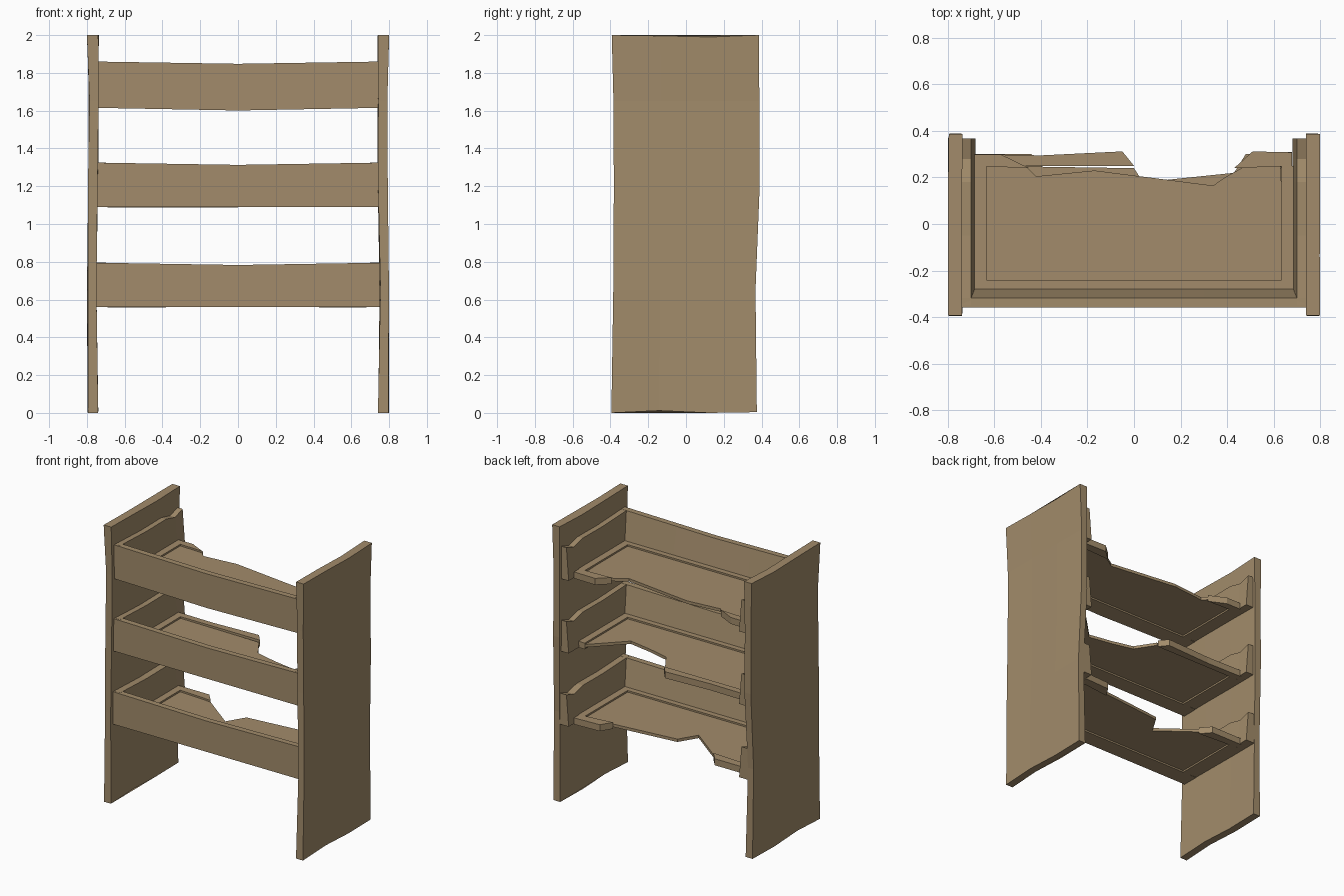
import bpy, bmesh, random

if "Cube" in bpy.data.objects:
    bpy.data.objects.remove(bpy.data.objects["Cube"])

random.seed(4)
wood = bpy.data.materials.new("tan wood")
wood.diffuse_color = (0.36, 0.26, 0.145, 1)
wood.use_nodes = True
wood.node_tree.nodes["Principled BSDF"].inputs["Base Color"].default_value = wood.diffuse_color


def loft(name, sections):
    """Skin a list of equal-length 3D loops and cap both ends."""
    bm = bmesh.new()
    rings = [[bm.verts.new(p) for p in s] for s in sections]
    n = len(rings[0])
    for a, b in zip(rings, rings[1:]):
        for i in range(n):
            j = (i + 1) % n
            bm.faces.new((a[i], a[j], b[j], b[i]))
    bm.faces.new(rings[0])
    bm.faces.new(rings[-1])
    bmesh.ops.recalc_face_normals(bm, faces=bm.faces[:])
    me = bpy.data.meshes.new(name)
    bm.to_mesh(me)
    bm.free()
    me.materials.append(wood)
    ob = bpy.data.objects.new(name, me)
    bpy.context.collection.objects.link(ob)
    return ob


def slab(name, outline, z0, z1):
    """Flat plate from an xy outline."""
    return loft(name, [[(x, y, z) for x, y in outline] for z in (z0, z1)])


# Slightly warped side panels: (z, front y, back y, outer x, inner x)
PANEL = [(0, -.395, .375, .797, .742), (.65, -.385, .368, .797, .752),
         (1.2, -.382, .39, .793, .742), (1.65, -.384, .388, .788, .74),
         (2, -.393, .387, .798, .738)]
for side, s in (("left", -1), ("right", 1)):
    sections = []
    for z, f, b, xo, xi in PANEL:
        ys = [f + (b - f) * t for t in (0, .33, .67, 1)]
        dz = (0, .012, 0, .004) if z == 0 else (0, -.004, -.01, 0) if z == 2 else (0,) * 4
        wob = [random.uniform(-.003, .003) for _ in ys]
        outer = [(s * min(.8, xo + w), y, z + d) for y, w, d in zip(ys, wob, dz)]
        inner = [(s * (xi + w), y, z + d) for y, w, d in zip(ys, wob, dz)]
        sections.append(outer + inner[::-1])
    loft(side + "_side_panel", sections)

# Trays: name, bottom z, top z, sag of lower edge, broken panel edge, back rail remnants
TRAYS = [
    ("lower", .56, .795, 0,
     [(.64, .25), (.43, .22), (-.05, .17), (-.13, .04), (-.38, .23), (-.64, .25)],
     [[(-.69, .25), (-.69, .30), (-.44, .30), (-.38, .23)],
      [(.68, .25), (.68, .31), (.48, .30), (.43, .22)]]),
    ("middle", 1.09, 1.325, 0,
     [(.64, .25), (.42, .03), (.25, .06), (.09, .10), (0, .24), (-.64, .25)],
     [[(-.69, .25), (-.69, .30), (-.40, .295), (-.05, .312), (0, .25)]]),
    ("upper", 1.615, 1.86, -.014,
     [(.63, .26), (.48, .25), (.39, .20), (.34, .165), (-.17, .23), (-.42, .205),
      (-.46, .245), (-.64, .25)],
     [[(-.69, .25), (-.69, .298), (-.57, .298), (-.45, .24)],
      [(.68, .25), (.68, .308), (.51, .312), (.43, .24)]]),
]
for name, z0, z1, sag, edge, rails in TRAYS:
    zf = z0 + .045
    # front board with sloped inner face and floor lip
    secs = []
    for x in (-.755, -.3, 0, .3, .75):
        k = 1 - abs(x) / .755
        lo, hi = z0 + sag * k, z1 - .012 * k
        secs.append([(x, -.36, lo), (x, -.36, hi), (x, -.318, hi),
                     (x, -.28, zf), (x, -.24, zf), (x, -.24, z0)])
    loft(name + "_front_board", secs)
    # end boards and the floor frame strips beside them
    for side, s in (("left", -1), ("right", 1)):
        secs = []
        for y, d in ((-.35, 0), (-.05, -.012), (.18, -.01), (.28, -.035), (.367, -.008)):
            top = z1 + d
            secs.append([(s * .755, y, z0 + .002), (s * .755, y, top),
                         (s * .70, y, top), (s * .682, y, z0 + .002)])
        loft(name + "_" + side + "_end_board", secs)
        slab(name + "_" + side + "_frame",
             [(s * .70, -.27), (s * .635, -.27), (s * .635, .25), (s * .70, .25)], z0, zf)
    # recessed broken floor panel and remaining pieces of the back rail
    slab(name + "_floor_panel", [(-.65, -.25), (.65, -.25)] + edge, z0 + .012, zf - .012)
    for i, r in enumerate(rails):
        slab(f"{name}_back_rail_{i}", r, z0 - .002, zf)
